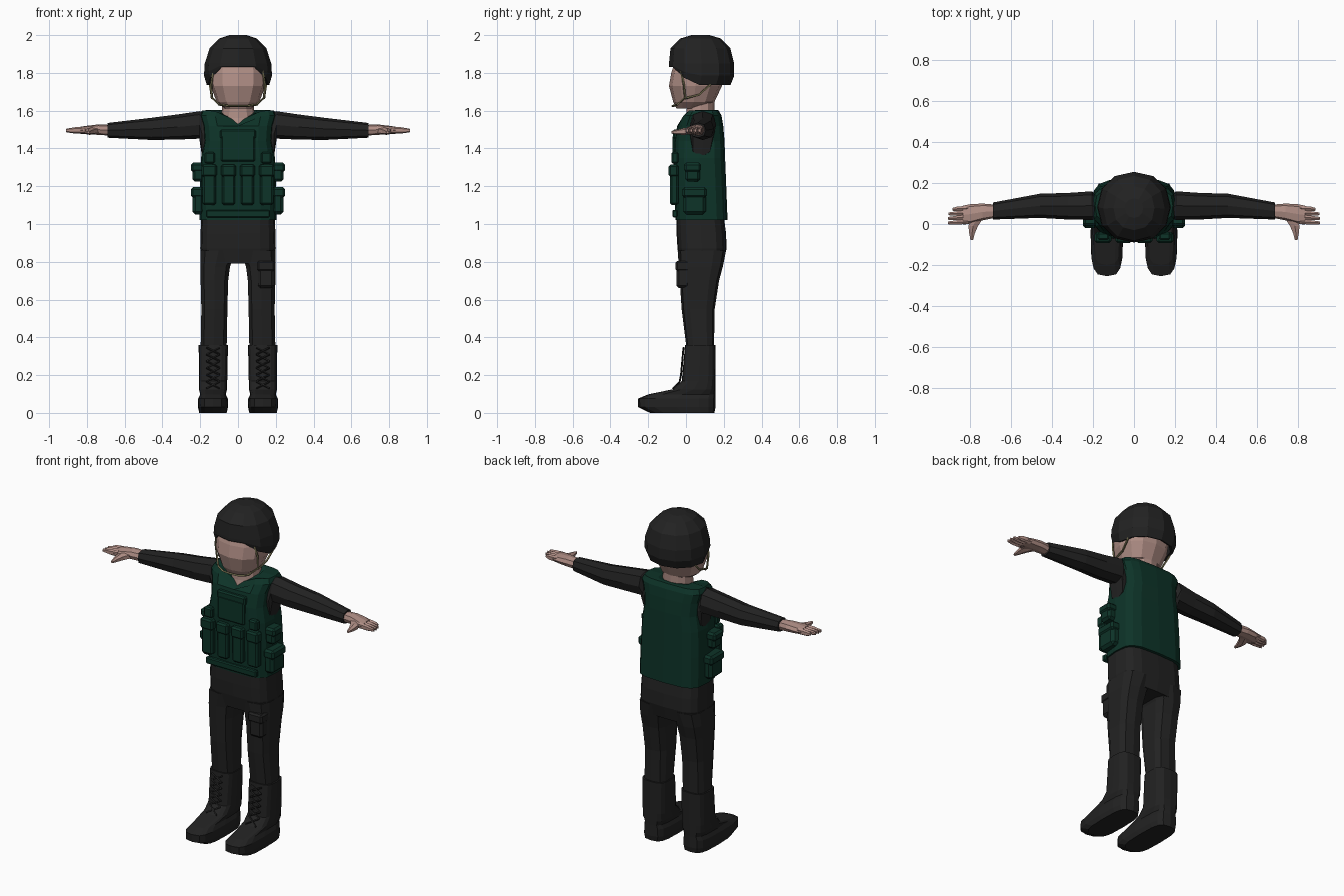
import bpy, bmesh, math
from mathutils import Vector


def material(name, rgb):
    m = bpy.data.materials.new(name)
    m.diffuse_color = (*rgb, 1)
    return m


BLACK = material("black_cloth", (0.016, 0.016, 0.016))
GREEN = material("dark_green", (0.004, 0.033, 0.021))
SKIN = material("skin", (0.43, 0.27, 0.235))
OLIVE = material("olive_strap", (0.19, 0.17, 0.085))


def finish(name, bm, mat, mirror=False):
    bmesh.ops.recalc_face_normals(bm, faces=bm.faces)
    me = bpy.data.meshes.new(name)
    bm.to_mesh(me)
    bm.free()
    me.materials.append(mat)
    ob = bpy.data.objects.new(name, me)
    bpy.context.collection.objects.link(ob)
    if mirror:
        ob.modifiers.new("mirror", 'MIRROR').use_clip = False
        ob.modifiers["mirror"].use_mirror_merge = False
    return ob


def loft(name, mat, rings, axis='z', n=12, e=0.7, mirror=False, bottom=True, shape=None):
    """Rings are (position along axis, u0, u1, v0, v1), each a rounded rectangle."""
    bm = bmesh.new()
    loops = []
    for t, u0, u1, v0, v1 in rings:
        loop = []
        for i in range(n):
            a = 2 * math.pi * i / n - math.pi / 2
            c, s = round(math.cos(a), 6), round(math.sin(a), 6)
            u = (u0 + u1) / 2 + (u1 - u0) / 2 * math.copysign(abs(c) ** e, c)
            v = (v0 + v1) / 2 + (v1 - v0) / 2 * math.copysign(abs(s) ** e, s)
            co = Vector({'x': (t, u, v), 'y': (u, t, v), 'z': (u, v, t)}[axis])
            loop.append(bm.verts.new(shape(co) if shape else co))
        loops.append(loop)
    for a, b in zip(loops, loops[1:]):
        for i in range(n):
            j = (i + 1) % n
            bm.faces.new((a[i], a[j], b[j], b[i]))
    if bottom:
        bm.faces.new(loops[0])
    bm.faces.new(loops[-1])
    return finish(name, bm, mat, mirror)


def box(name, mat, lo, hi, bevel=0.01, mirror=False):
    bm = bmesh.new()
    bmesh.ops.create_cube(bm, size=1)
    for v in bm.verts:
        v.co = [(l + h) / 2 + c * (h - l) for l, h, c in zip(lo, hi, v.co)]
    if bevel:
        bmesh.ops.bevel(bm, geom=bm.edges[:], offset=bevel, segments=1, affect='EDGES')
    return finish(name, bm, mat, mirror)


def strap(name, mat, lines, r, mirror=False):
    """Thin square tubes along lists of points."""
    bm = bmesh.new()
    for pts in lines:
        pts = [Vector(p) for p in pts]
        prev = None
        for k, p in enumerate(pts):
            d = (pts[min(k + 1, len(pts) - 1)] - pts[max(k - 1, 0)]).normalized()
            side = d.cross(Vector((0.3, 0.9, 0.2))).normalized()
            up = d.cross(side)
            ring = [bm.verts.new(p + r * q) for q in (side, up, -side, -up)]
            if prev:
                for i in range(4):
                    j = (i + 1) % 4
                    bm.faces.new((prev[i], prev[j], ring[j], ring[i]))
            else:
                bm.faces.new(ring)
            prev = ring
        bm.faces.new(prev)
    return finish(name, bm, mat, mirror)


# Head and neck
loft("head", SKIN, [(1.612, -.07, .07, -.05, .09), (1.645, -.112, .112, -.067, .15),
                    (1.73, -.145, .145, -.09, .19), (1.80, -.15, .15, -.078, .2),
                    (1.88, -.13, .13, -.05, .2)], e=0.85)
loft("neck", SKIN, [(1.50, -.1, .1, -.015, .16), (1.56, -.088, .088, 0, .15),
                    (1.68, -.082, .082, .01, .15)], e=0.9)


# Helmet: raised brim over the face, lower flaps over the ears
def helmet_rim(co):
    if co.z < 1.84 and co.y < -.03:
        co.z = 1.83 + (co.z - 1.735) * 0.12
    elif co.z < 1.84 and co.y < .05:
        co.z = 1.775 + (co.z - 1.735) * 0.6
    return co


helmet = loft("helmet", BLACK, [(1.735, -.165, .165, -.088, .235), (1.785, -.18, .18, -.09, .255),
                                (1.85, -.176, .176, -.09, .255), (1.93, -.15, .15, -.082, .235),
                                (1.982, -.1, .1, -.03, .185), (2.0, -.045, .045, .03, .125)],
              e=0.92, bottom=False, shape=helmet_rim)
helmet.modifiers.new("thickness", 'SOLIDIFY').thickness = 0.015

# Chin straps
strap("chin_strap", OLIVE, [[(.125, -.03, 1.83), (.142, -.012, 1.74), (.138, -.005, 1.67),
                             (.1, -.045, 1.632), (.05, -.068, 1.625), (0, -.072, 1.625)],
                            [(.15, .13, 1.74), (.142, .07, 1.685), (.138, -.005, 1.665)]],
      0.006, mirror=True)


# Vest with a V neckline
def neckline(co):
    if co.z > 1.57 and co.y < .06:
        co.z -= 0.06 * max(0, 1 - abs(co.x) / 0.13)
    return co


loft("vest", GREEN, [(1.02, -.205, .205, -.055, .22), (1.2, -.202, .202, -.062, .213),
                     (1.35, -.196, .196, -.066, .207), (1.44, -.18, .18, -.062, .204),
                     (1.52, -.186, .186, -.046, .197), (1.575, -.203, .203, -.02, .188),
                     (1.602, -.19, .19, .005, .172), (1.603, -.1, .1, .015, .155)],
     n=16, e=0.55, shape=neckline)

# Vest chest panel, belt and pouches
box("chest_panel", GREEN, (-.09, -.072, 1.33), (.09, -.045, 1.47), .008)
box("chest_flap", GREEN, (-.095, -.07, 1.45), (.095, -.035, 1.5), .008)
box("vest_belt", GREEN, (-.17, -.072, 1.035), (.17, -.045, 1.075), .006)
for x, w in ((.05, .035), (.152, .036)):
    box("front_pouch", GREEN, (x - w, -.085, 1.1), (x + w, -.04, 1.31), .01, True)
    box("front_pouch_flap", GREEN, (x - w - .005, -.092, 1.25), (x + w + .005, -.04, 1.315), .01, True)
box("small_chest_pouch", GREEN, (.122, -.078, 1.32), (.178, -.04, 1.38), .008, True)
box("upper_side_pouch", GREEN, (.18, -.005, 1.225), (.242, .075, 1.31), .014, True)
box("upper_side_flap", GREEN, (.18, -.01, 1.275), (.25, .08, 1.325), .012, True)
box("lower_side_pouch", GREEN, (.18, -.015, 1.05), (.242, .105, 1.19), .016, True)
box("lower_side_flap", GREEN, (.18, -.02, 1.14), (.25, .11, 1.195), .012, True)

# Sleeves with the dark armhole at the shoulder
loft("sleeve", BLACK, [(.15, .02, .14, 1.345, 1.59), (.19, .022, .142, 1.355, 1.595),
                       (.205, .02, .16, 1.452, 1.597), (.32, .022, .152, 1.447, 1.58),
                       (.46, .03, .148, 1.445, 1.562), (.69, .022, .105, 1.457, 1.535)],
     axis='x', n=8, e=0.8, mirror=True)

# Hands
loft("palm", SKIN, [(.68, .03, .095, 1.468, 1.525), (.74, .018, .1, 1.472, 1.527),
                    (.80, .0, .097, 1.475, 1.52), (.835, -.002, .09, 1.478, 1.515)],
     axis='x', n=8, e=0.8, mirror=True)
for i in range(4):
    y = .0 + i * .022
    tip = .91 - (0, 0, .004, .022)[i]
    loft("finger", SKIN, [(.81, y - .002, y + .025, 1.478, 1.516),
                          (.865, y - .003, y + .02, 1.479, 1.512),
                          (tip, y - .002, y + .013, 1.486, 1.504)], axis='x', n=6, e=0.8, mirror=True)
loft("thumb", SKIN, [(.04, .725, .80, 1.475, 1.515), (-.01, .76, .812, 1.472, 1.508),
                     (-.045, .776, .807, 1.473, 1.5), (-.078, .785, .8, 1.479, 1.492)],
     axis='y', n=6, e=0.8, mirror=True)

# Trousers
loft("trouser_hips", BLACK, [(.79, -.185, .185, -.03, .195), (.87, -.2, .2, -.045, .215),
                             (.95, -.198, .198, -.05, .212), (1.04, -.195, .195, -.05, .2)],
     n=16, e=0.55)
loft("trouser_leg", BLACK, [(.34, .058, .2, .003, .148), (.55, .054, .196, -.023, .152),
                            (.70, .05, .2, -.033, .175), (.775, .04, .202, -.038, .195),
                            (.86, .004, .2, -.044, .212)], n=10, e=0.6, mirror=True)

# Thigh pocket on one leg
box("thigh_pocket", BLACK, (.105, -.05, .66), (.192, .02, .79), .014)
box("thigh_pocket_flap", BLACK, (.1, -.055, .75), (.196, .02, .805), .01)

# Boots
loft("boot", BLACK, [(.0, .06, .205, -.19, .15), (.03, .053, .212, -.253, .156),
                     (.075, .054, .211, -.255, .156), (.098, .065, .2, -.2, .156),
                     (.125, .058, .207, -.07, .155), (.17, .057, .207, -.022, .155),
                     (.36, .053, .208, -.005, .156)], n=16, e=0.58, mirror=True)


# Crossed boot laces
def boot_front(z):
    return -.012 - (.36 - z) * .09 - max(0, .17 - z) * .9


laces = []
for k in range(6):
    z0, z1 = .13 + k * .036, .166 + k * .036
    for s in (-1, 1):
        laces.append([(.132 - s * .035, boot_front(z0), z0), (.132 + s * .035, boot_front(z1), z1)])
strap("boot_laces", BLACK, laces, 0.005, mirror=True)
